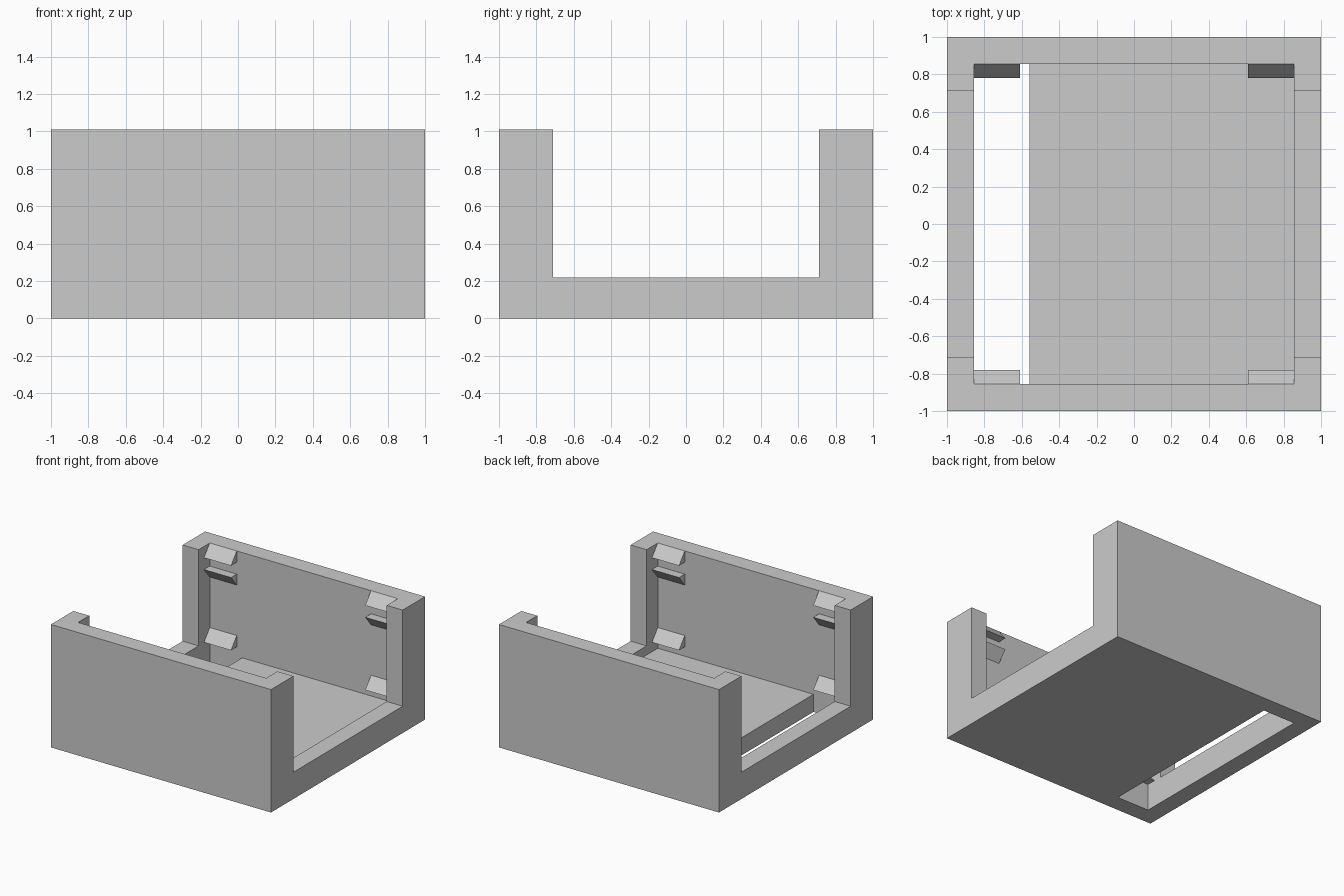
import bpy
import bmesh

cube = bpy.data.objects.get("Cube")
if cube:
    bpy.data.objects.remove(cube, do_unlink=True)

HEIGHT, WALL, INNER = 1.01, 0.145, 0.855
FLOOR, SILL, POST = 0.145, 0.22, 0.71

grey = bpy.data.materials.new("plain grey")
grey.use_nodes = True
grey.diffuse_color = (0.6, 0.6, 0.6, 1)
grey.node_tree.nodes["Principled BSDF"].inputs["Base Color"].default_value = grey.diffuse_color


def prism(name, profile, start, length_vec):
    """Extrude a flat outline, given as 3D points, along a vector."""
    bm = bmesh.new()
    face = bm.faces.new([bm.verts.new(p) for p in profile])
    ext = bmesh.ops.extrude_face_region(bm, geom=[face])
    moved = [g for g in ext["geom"] if isinstance(g, bmesh.types.BMVert)]
    bmesh.ops.translate(bm, verts=moved, vec=length_vec)
    bmesh.ops.translate(bm, verts=bm.verts, vec=start)
    bmesh.ops.recalc_face_normals(bm, faces=bm.faces)
    mesh = bpy.data.meshes.new(name)
    bm.to_mesh(mesh)
    bm.free()
    mesh.materials.append(grey)
    obj = bpy.data.objects.new(name, mesh)
    bpy.context.collection.objects.link(obj)
    return obj


def box(name, x, y, z):
    outline = [(x[0], y[0], 0), (x[1], y[0], 0), (x[1], y[1], 0), (x[0], y[1], 0)]
    return prism(name, outline, (0, 0, z[0]), (0, 0, z[1] - z[0]))


# Shell: outer block with the cavity, side opening and floor slot cut away
shell = box("case_shell", (-1, 1), (-1, 1), (0, HEIGHT))
cutters = [
    box("cavity_cutter", (-INNER, INNER), (-INNER, INNER), (FLOOR, 2)),
    box("side_opening_cutter", (-2, 2), (-POST, POST), (SILL, 2)),
    box("floor_slot_cutter", (-INNER, -0.56), (-INNER, INNER), (-1, 1)),
]
for cutter in cutters:
    mod = shell.modifiers.new(cutter.name, "BOOLEAN")
    mod.operation = "DIFFERENCE"
    mod.solver = "EXACT"
    mod.object = cutter
bpy.context.view_layer.update()
evaluated = shell.evaluated_get(bpy.context.evaluated_depsgraph_get())
cut_mesh = bpy.data.meshes.new_from_object(evaluated)
shell.modifiers.clear()
shell.data = cut_mesh
for cutter in cutters:
    bpy.data.objects.remove(cutter, do_unlink=True)

# Retaining clips: wedges in the four corners; (label, wall-side z, ledge z)
CLIPS = [("top_clip", HEIGHT, 0.917), ("support_clip", 0.73, 0.82), ("floor_clip", 0.315, 0.222)]
for side, wall_name in ((1, "back"), (-1, "front")):
    for x, end_name in ((-INNER, "right"), (0.61, "left")):
        for label, slope_z, ledge_z in CLIPS:
            outline = [(0, side * INNER, slope_z), (0, side * 0.78, ledge_z), (0, side * INNER, ledge_z)]
            prism(f"{wall_name}_{end_name}_{label}", outline, (x, 0, 0), (INNER - 0.61, 0, 0))
